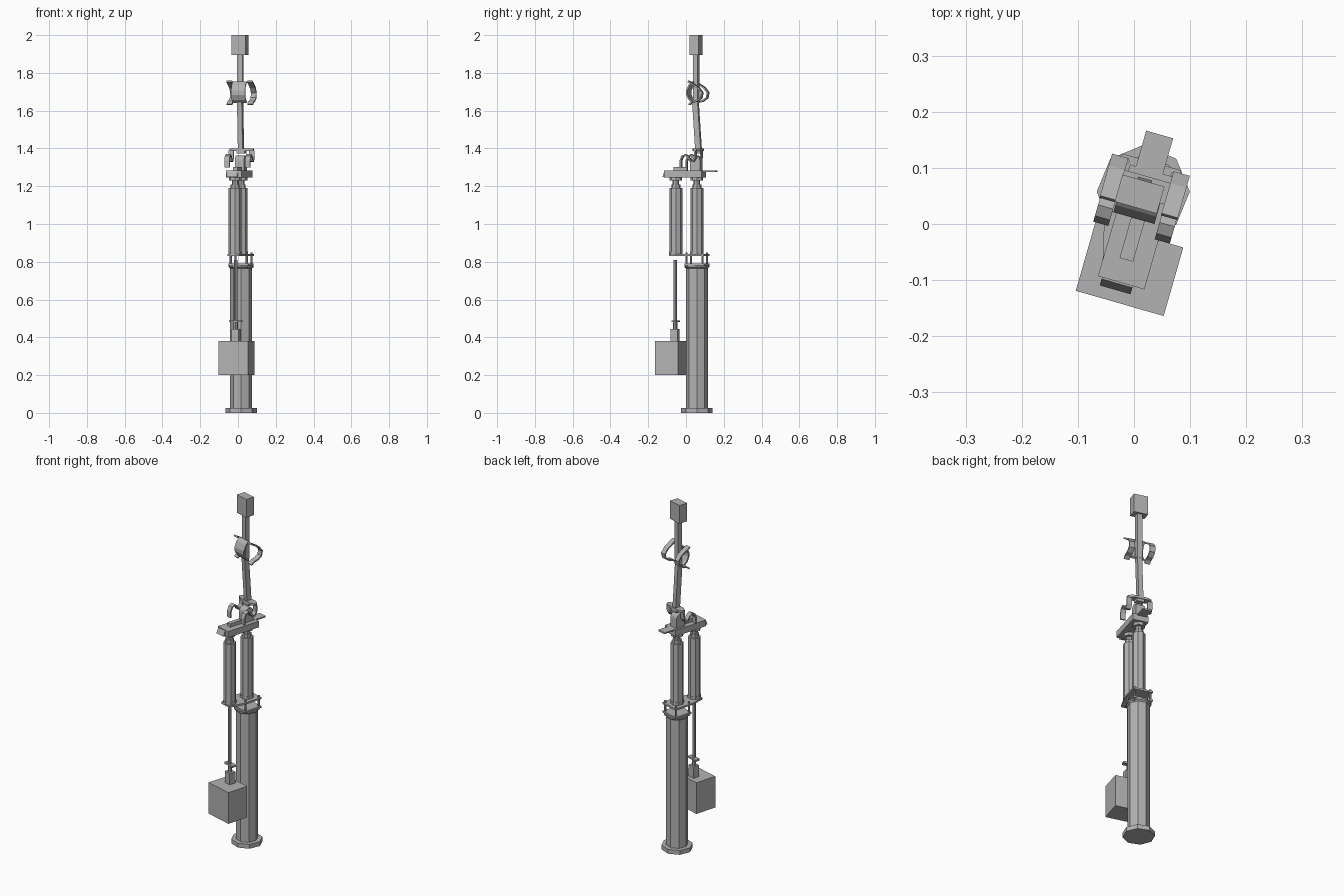
import bpy, bmesh, math
from mathutils import Matrix, Vector

cube = bpy.data.objects.get("Cube")
if cube:
    bpy.data.objects.remove(cube, do_unlink=True)

grey = bpy.data.materials.new("galvanised_grey")
grey.use_nodes = True
grey.diffuse_color = (0.45, 0.45, 0.45, 1)
grey.node_tree.nodes["Principled BSDF"].inputs["Base Color"].default_value = grey.diffuse_color

# The whole device stands turned clockwise about the vertical
TURN = Matrix.Rotation(math.radians(-16), 4, 'Z')


def finish(name, bm):
    bmesh.ops.recalc_face_normals(bm, faces=bm.faces)
    bm.transform(TURN)
    mesh = bpy.data.meshes.new(name)
    bm.to_mesh(mesh)
    bm.free()
    mesh.materials.append(grey)
    obj = bpy.data.objects.new(name, mesh)
    bpy.context.collection.objects.link(obj)
    return obj


def box(name, x, y, z):
    """Block given by (low, high) ranges."""
    bm = bmesh.new()
    size = [r[1] - r[0] for r in (x, y, z)]
    mid = [sum(r) / 2 for r in (x, y, z)]
    bmesh.ops.create_cube(bm, size=1, matrix=Matrix.Translation(mid) @ Matrix.Diagonal((*size, 1)))
    return finish(name, bm)


def turned(name, x, y, steps, sides=8):
    """Faceted lathe part from (radius, height) steps."""
    bm = bmesh.new()
    rings = []
    for r, z in steps:
        ring = []
        for i in range(sides):
            a = math.radians(16) + math.tau * i / sides
            ring.append(bm.verts.new((x + r * math.cos(a), y + r * math.sin(a), z)))
        rings.append(ring)
    for low, high in zip(rings, rings[1:]):
        for i in range(sides):
            j = (i + 1) % sides
            bm.faces.new((low[i], low[j], high[j], high[i]))
    bm.faces.new(rings[0])
    bm.faces.new(rings[-1])
    return finish(name, bm)


def prism(name, outline, offset, place):
    """Extrude a flat outline; place turns (a, b) into a 3D point."""
    bm = bmesh.new()
    face = bm.faces.new([bm.verts.new(place(a, b)) for a, b in outline])
    new = bmesh.ops.extrude_face_region(bm, geom=[face])["geom"]
    bmesh.ops.translate(bm, verts=[v for v in new if isinstance(v, bmesh.types.BMVert)], vec=offset)
    return finish(name, bm)


def side_prism(name, outline, x, width):
    return prism(name, outline, (width, 0, 0), lambda a, b: (x - width / 2, a, b))


def strip(name, path, x, width, thick=0.008):
    """Bent flat bar following a (y, z) path."""
    pts = [Vector(p) for p in path]
    left, right = [], []
    for i, p in enumerate(pts):
        d = (pts[min(i + 1, len(pts) - 1)] - pts[max(i - 1, 0)]).normalized()
        n = Vector((-d.y, d.x)) * thick / 2
        left.append(p + n)
        right.append(p - n)
    return side_prism(name, left + right[::-1], x, width)


REAR, FRONT = 0.06, -0.056

# Column with foot flange and flared head
turned("column", 0, REAR, [(0.083, 0), (0.083, 0.025), (0.058, 0.025), (0.058, 0.765),
                           (0.066, 0.772), (0.066, 0.78)])

# Head plates and the studs between them
box("lower_plate", (-0.054, 0.054), (REAR - 0.054, REAR + 0.054), (0.78, 0.79))
prism("upper_plate", [(-0.055, 0.115), (0.055, 0.115), (0.055, 0.0), (0.034, -0.085),
                      (-0.034, -0.085), (-0.055, 0.0)], (0, 0, 0.01), lambda a, b: (a, b, 0.83))
for sx in (-1, 1):
    for sy in (-1, 1):
        turned("plate_stud", sx * 0.044, REAR + sy * 0.044, [(0.006, 0.77), (0.006, 0.85)], 6)

# Pair of insulators with necks and caps
for name, y in (("front_insulator", FRONT), ("rear_insulator", REAR)):
    turned(name, 0, y, [(0.036, 0.84), (0.036, 0.855), (0.034, 0.855), (0.034, 1.19),
                        (0.024, 1.19), (0.024, 1.21), (0.017, 1.21), (0.017, 1.23),
                        (0.033, 1.23), (0.033, 1.25)])

# Drive box, coupling and operating rod
box("drive_box", (-0.067, 0.096), (-0.143, -0.016), (0.2, 0.38))
box("drive_neck", (-0.015, 0.026), (-0.077, -0.039), (0.38, 0.445))
turned("drive_stem", 0.004, -0.058, [(0.011, 0.445), (0.011, 0.48)])
box("coupling_plate", (-0.03, 0.038), (-0.068, -0.042), (0.48, 0.49))
turned("operating_rod", 0.004, -0.058, [(0.009, 0.49), (0.009, 0.81)])

# Top beam with its sloped nose, raised strip and terminal pad
box("top_beam", (-0.036, 0.05), (-0.107, 0.1), (1.247, 1.283))
side_prism("beam_nose", [(-0.105, 1.28), (-0.11, 1.28), (-0.122, 1.25), (-0.105, 1.25)], 0.0, 0.057)
box("raised_strip", (-0.008, 0.017), (-0.065, 0.01), (1.283, 1.303))
box("terminal_pad", (-0.025, 0.025), (0.09, 0.166), (1.276, 1.284))

# Round-topped hinge block
arch = [(0.056 + 0.028 * math.cos(math.pi * i / 8), 1.335 + 0.028 * math.sin(math.pi * i / 8))
        for i in range(9)]
side_prism("hinge_block", [(0.084, 1.283)] + arch + [(0.028, 1.283)], 0, 0.05)

# Lower contact: cross bar, socket and two hooked fingers
prism("cross_bar", [(-0.065, 0.06), (-0.04, 0.048), (0.04, 0.048), (0.065, 0.06),
                    (0.065, 0.076), (0.04, 0.088), (-0.04, 0.088), (-0.065, 0.076)],
      (0, 0, 0.012), lambda a, b: (a, b, 1.387))
box("bar_socket", (-0.022, 0.022), (0.052, 0.084), (1.372, 1.387))
finger = [(-0.012, 1.3), (-0.012, 1.335), (-0.002, 1.358), (0.015, 1.366), (0.03, 1.355),
          (0.042, 1.335), (0.056, 1.332), (0.068, 1.35), (0.07, 1.39)]

# Upper contact: two backward-bowed jaws and a forward-bowed middle jaw
bow = [(0.03, 1.755), (0.052, 1.742), (0.085, 1.722), (0.106, 1.695), (0.1, 1.668),
       (0.078, 1.652), (0.05, 1.645), (0.034, 1.632)]
for sx, side in ((-1, "right"), (1, "left")):
    strip("lower_finger_" + side, finger, sx * 0.057, 0.028)
    strip("upper_jaw_" + side, bow, sx * 0.057, 0.03)
strip("upper_jaw_middle", [(0.045, 1.752), (0.027, 1.735), (0.014, 1.705), (0.014, 1.685),
                           (0.026, 1.66), (0.045, 1.643)], -0.003, 0.076)

# Contact rods: a leaning lower arm and an upright upper one
side_prism("lower_arm", [(0.053, 1.395), (0.083, 1.395), (0.066, 1.65), (0.036, 1.65)], -0.003, 0.026)
box("upper_arm", (-0.018, 0.012), (0.042, 0.068), (1.64, 1.9))

# Top counter block
box("top_block", (-0.044, 0.034), (0.029, 0.079), (1.895, 2.0))
